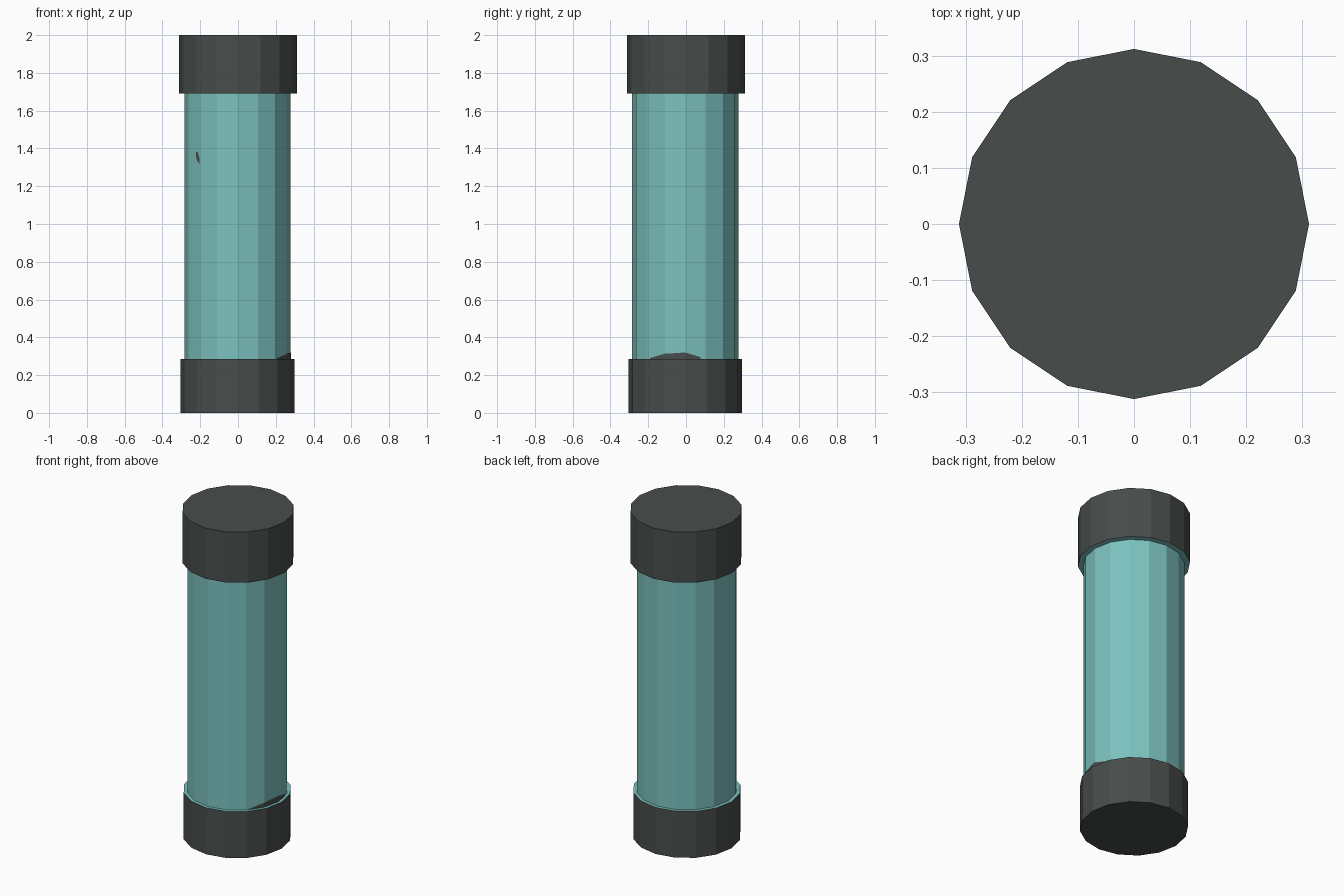
import bpy, bmesh
from math import cos, sin, radians
from mathutils import Matrix

SIDES = 16
BODY_R = 0.281
BODY_C = (-0.002, -0.004)
LOW, HIGH = 0.285, 1.69

cube = bpy.data.objects.get("Cube")
if cube:
    bpy.data.objects.remove(cube, do_unlink=True)


def material(name, rgb):
    mat = bpy.data.materials.new(name)
    mat.use_nodes = True
    mat.diffuse_color = (*rgb, 1)
    mat.node_tree.nodes["Principled BSDF"].inputs["Base Color"].default_value = (*rgb, 1)
    return mat


charcoal = material("charcoal", (0.064, 0.074, 0.072))
teal = material("teal", (0.20, 0.54, 0.52))


def finish(name, bm, mats):
    mesh = bpy.data.meshes.new(name)
    bm.to_mesh(mesh)
    bm.free()
    for mat in mats:
        mesh.materials.append(mat)
    obj = bpy.data.objects.new(name, mesh)
    bpy.context.collection.objects.link(obj)
    return obj


def drum(name, radius, low, high, centre, mats, ends=True, ledge=0):
    """Flat-sided cylinder; the end facing the ledge direction takes the second colour."""
    bm = bmesh.new()
    place = Matrix.Translation((*centre, (low + high) / 2))
    bmesh.ops.create_cone(bm, cap_ends=ends, segments=SIDES, radius1=radius,
                          radius2=radius, depth=high - low, matrix=place)
    bm.normal_update()
    for face in bm.faces:
        if face.normal.z * ledge > 0.5:
            face.material_index = 1
    return finish(name, bm, mats)


def wall_point(angle, z):
    """Point just outside the flat-sided body wall."""
    step = 360 / SIDES
    off = (angle % step) - step / 2
    r = BODY_R * cos(radians(step / 2)) / cos(radians(off)) + 0.002
    a = radians(angle)
    return (BODY_C[0] + r * cos(a), BODY_C[1] + r * sin(a), z)


def patch(name, outline):
    """Thin mark on the body: rows of (angle, bottom, top)."""
    bm = bmesh.new()
    rows = [[bm.verts.new(wall_point(a, z)) for z in (lo, hi)] for a, lo, hi in outline]
    for (a, b), (c, d) in zip(rows, rows[1:]):
        bm.faces.new((a, c, d, b))
    return finish(name, bm, [charcoal])


# Glassy tube between two dark end caps with teal ledges
drum("tube_body", BODY_R, LOW, HIGH, BODY_C, [teal], ends=False)
drum("bottom_cap", 0.301, 0, LOW, (-0.003, -0.004), [charcoal, teal], ledge=1)
drum("top_cap", 0.312, HIGH, 2, (0, 0), [charcoal, teal], ledge=-1)

# Dark marks on the tube wall
patch("lower_edge_mark", [(-42, LOW, 0.29), (-22.5, LOW, 0.313), (0, LOW, 0.32),
                          (17, LOW, 0.295)])
patch("small_side_mark", [(218, 1.35, 1.38), (221, 1.33, 1.38), (224, 1.32, 1.35)])
